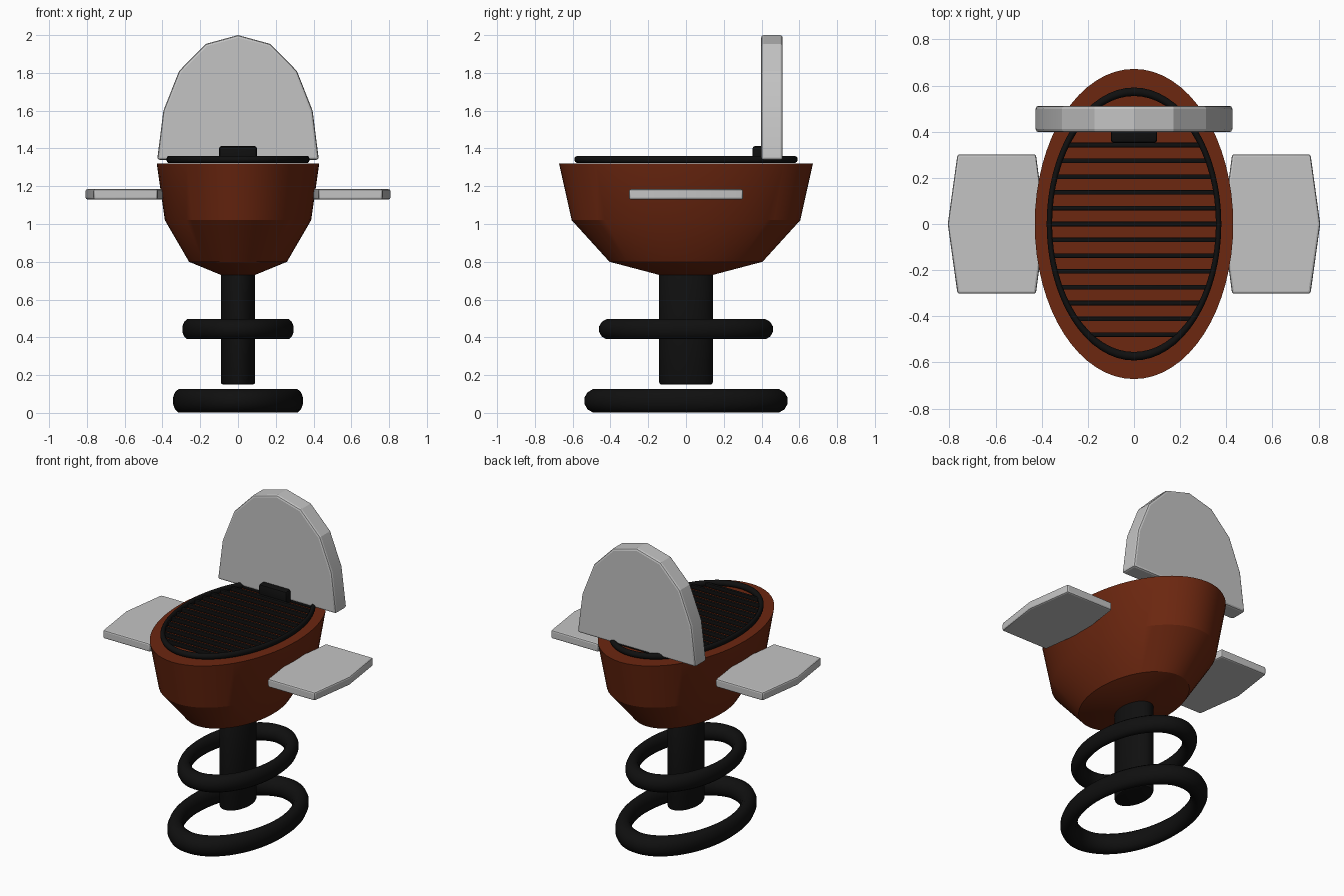
import bpy, bmesh
from math import sin, cos, pi, sqrt, radians

cube = bpy.data.objects.get("Cube")
if cube:
    bpy.data.objects.remove(cube, do_unlink=True)

RATIO = 0.64  # width to length of every oval part


def material(name, rgb):
    m = bpy.data.materials.new(name)
    m.use_nodes = True
    m.diffuse_color = (*rgb, 1)
    m.node_tree.nodes["Principled BSDF"].inputs["Base Color"].default_value = (*rgb, 1)
    return m


RUST = material("rust_enamel", (0.15, 0.02, 0.005))
BLACK = material("black_iron", (0.005, 0.005, 0.005))
GREY = material("light_grey", (0.55, 0.55, 0.55))


def finish(name, bm, mat, bevel=0, smooth=30):
    bmesh.ops.recalc_face_normals(bm, faces=bm.faces)
    mesh = bpy.data.meshes.new(name)
    bm.to_mesh(mesh)
    bm.free()
    mesh.materials.append(mat)
    ob = bpy.data.objects.new(name, mesh)
    bpy.context.collection.objects.link(ob)
    bpy.ops.object.select_all(action='DESELECT')
    ob.select_set(True)
    bpy.context.view_layer.objects.active = ob
    if bevel:
        mod = ob.modifiers.new("soft_edges", 'BEVEL')
        mod.width, mod.segments = bevel, 2
        mod.limit_method, mod.angle_limit = 'ANGLE', radians(35)
        bpy.ops.object.modifier_apply(modifier=mod.name)
    bpy.ops.object.shade_smooth_by_angle(angle=radians(smooth))
    return ob


def oval_loft(name, profile, mat, bevel=0, smooth=30, n=64):
    """Capped oval body from (half length, height) pairs."""
    bm = bmesh.new()
    rings = [[bm.verts.new((RATIO * r * cos(2 * pi * i / n), r * sin(2 * pi * i / n), z))
              for i in range(n)] for r, z in profile]
    for a, b in zip(rings, rings[1:]):
        for i in range(n):
            j = (i + 1) % n
            bm.faces.new((a[i], a[j], b[j], b[i]))
    bm.faces.new(rings[0])
    bm.faces.new(rings[-1])
    return finish(name, bm, mat, bevel, smooth)


def oval_ring(name, outer, tube, z, n=64, sides=12):
    bm = bmesh.new()
    rings = []
    for i in range(n):
        a = 2 * pi * i / n
        ring = []
        for k in range(sides):
            t = 2 * pi * (k + 0.5) / sides
            r = outer - tube + tube * cos(t)
            ring.append(bm.verts.new((RATIO * r * cos(a), r * sin(a), z + tube * sin(t))))
        rings.append(ring)
    for i in range(n):
        a, b = rings[i], rings[(i + 1) % n]
        for k in range(sides):
            m = (k + 1) % sides
            bm.faces.new((a[k], b[k], b[m], a[m]))
    return finish(name, bm, BLACK, smooth=50)


def slab(name, outline, depth, mat, bevel):
    """Closed outline of 3D points pushed along the depth vector."""
    bm = bmesh.new()
    face = bm.faces.new([bm.verts.new(p) for p in outline])
    ext = bmesh.ops.extrude_face_region(bm, geom=[face])
    verts = [v for v in ext["geom"] if isinstance(v, bmesh.types.BMVert)]
    bmesh.ops.translate(bm, verts=verts, vec=depth)
    # some outlines turn gently, so bevel by a low shading angle only
    return finish(name, bm, mat, bevel, 20)


def box(bm, lo, hi):
    geom = bmesh.ops.create_cube(bm, size=1)["verts"]
    for v in geom:
        v.co = [(a + b) / 2 + c * (b - a) for a, b, c in zip(lo, hi, v.co)]


# Bowl, post and spring-like rings
oval_loft("bowl", [(0.14, 0.73), (0.405, 0.80), (0.605, 1.02), (0.672, 1.32)], RUST, smooth=25)
oval_loft("post", [(0.142, 0.15), (0.142, 0.76)], BLACK, 0.012)
oval_ring("base_ring", 0.54, 0.064, 0.064)
oval_ring("middle_ring", 0.462, 0.055, 0.443)

# Cooking grate
oval_ring("grate_rim", 0.592, 0.019, 1.342)
bars = bmesh.new()
for i in range(-7, 8):
    y = i * 0.0685
    half = 0.362 * sqrt(1 - (y / 0.57) ** 2)
    box(bars, (-half, y - 0.01, 1.325), (half, y + 0.01, 1.352))
finish("grate_bars", bars, BLACK, 0.004)

# Upright lid and its handle
right_side = [(0.428, 1.34), (0.395, 1.60), (0.312, 1.81), (0.172, 1.953)]
arch = right_side + [(0, 2.0)] + [(-x, z) for x, z in reversed(right_side)]
slab("lid", [(x, 0.398, z) for x, z in arch], (0, 0.114, 0), GREY, 0.013)
handle = bmesh.new()
box(handle, (-0.1, 0.352, 1.325), (0.1, 0.42, 1.412))
finish("lid_handle", handle, BLACK, 0.012)

# Side shelves
shelf = [(0.425, -0.302), (0.765, -0.302), (0.807, 0), (0.765, 0.302), (0.425, 0.302), (0.385, 0)]
for side, s in (("left", 1), ("right", -1)):
    slab(side + "_shelf", [(s * x, y, 1.13) for x, y in shelf], (0, 0, 0.054), GREY, 0.01)
